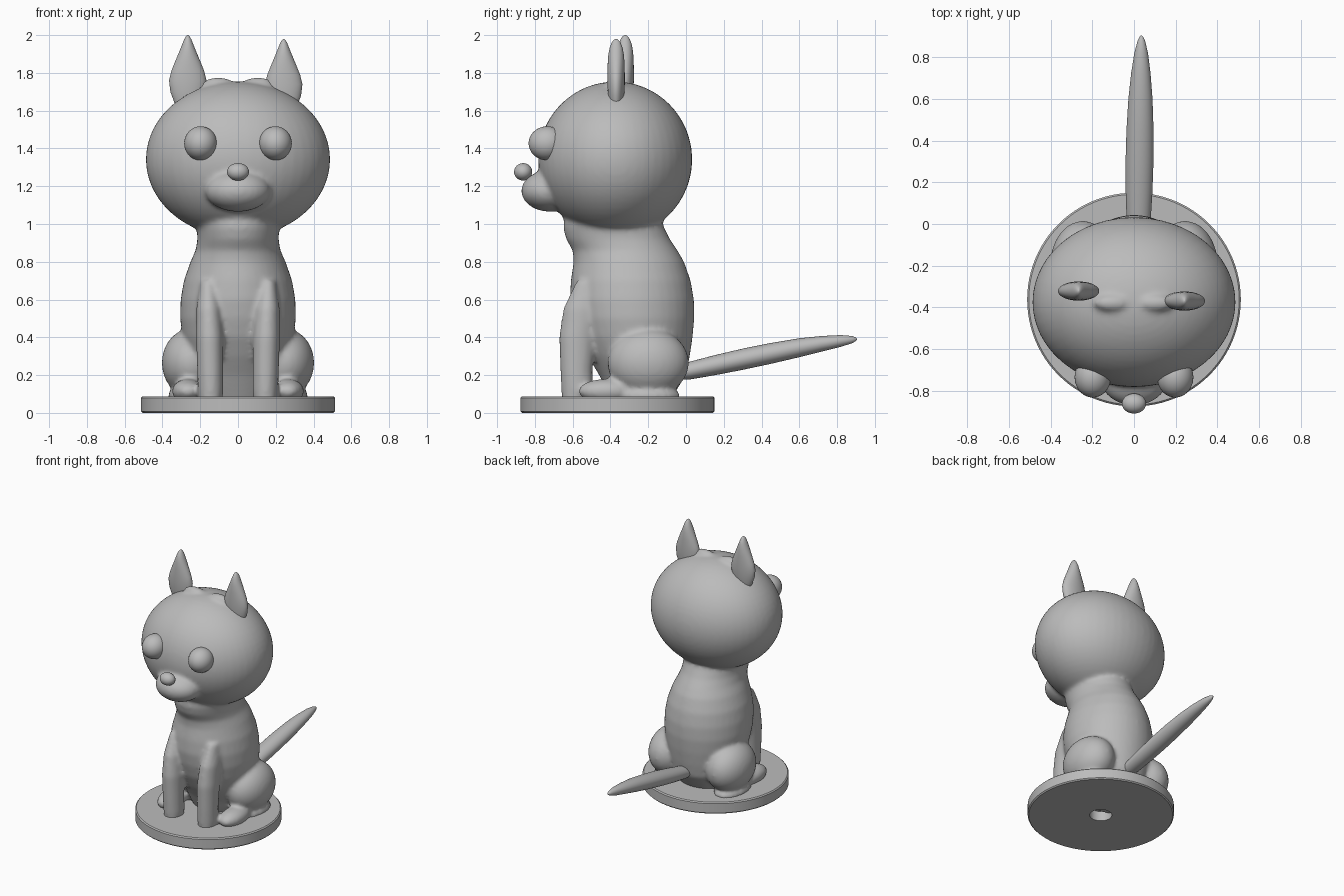
import bpy, bmesh, math
from mathutils import Matrix, Vector

if "Cube" in bpy.data.objects:
    bpy.data.objects.remove(bpy.data.objects["Cube"])

grey = bpy.data.materials.new("plain grey")
grey.diffuse_color = (0.5, 0.5, 0.5, 1)
grey.use_nodes = True
grey.node_tree.nodes["Principled BSDF"].inputs["Base Color"].default_value = grey.diffuse_color


def finish(name, bm, angle=40):
    """Turn a bmesh into a smooth shaded, named object."""
    bmesh.ops.recalc_face_normals(bm, faces=bm.faces)
    mesh = bpy.data.meshes.new(name)
    bm.to_mesh(mesh)
    bm.free()
    mesh.materials.append(grey)
    obj = bpy.data.objects.new(name, mesh)
    bpy.context.collection.objects.link(obj)
    bpy.ops.object.select_all(action='DESELECT')
    obj.select_set(True)
    bpy.context.view_layer.objects.active = obj
    bpy.ops.object.shade_smooth_by_angle(angle=math.radians(angle))
    return obj


def ball(bm, centre, radii, tilt=0):
    m = (Matrix.Translation(centre) @ Matrix.Rotation(tilt, 4, 'X')
         @ Matrix.Diagonal((*radii, 1)))
    bmesh.ops.create_uvsphere(bm, u_segments=48, v_segments=32, radius=1, matrix=m)


def loft(bm, rings, axis='Z', n=40):
    """Skin ellipses (centre, half width, half depth) and cap both ends."""
    loops = []
    for c, a, b in rings:
        loop = []
        for i in range(n):
            t = 2 * math.pi * i / n
            u, v = a * math.cos(t), b * math.sin(t)
            off = (u, v, 0) if axis == 'Z' else (u, 0, v)
            loop.append(bm.verts.new(Vector(c) + Vector(off)))
        loops.append(loop)
    for p, q in zip(loops, loops[1:]):
        for i in range(n):
            j = (i + 1) % n
            bm.faces.new((p[i], p[j], q[j], q[i]))
    bm.faces.new(loops[0][::-1])
    bm.faces.new(loops[-1])


# Head, muzzle, torso and legs, fused into one soft skin
bm = bmesh.new()
ball(bm, (0, -0.375, 1.342), (0.488, 0.408, 0.412))
ball(bm, (0, -0.72, 1.175), (0.172, 0.152, 0.11))
# torso rows: z, back y, front y, half width
torso = [(0.04, -0.10, -0.38, 0.17), (0.12, -0.05, -0.42, 0.21),
         (0.20, 0.0, -0.46, 0.24), (0.30, 0.02, -0.52, 0.27),
         (0.40, 0.035, -0.57, 0.293), (0.50, 0.044, -0.60, 0.307),
         (0.60, 0.042, -0.615, 0.304), (0.70, 0.025, -0.61, 0.287),
         (0.80, -0.01, -0.595, 0.252), (0.86, -0.045, -0.60, 0.225),
         (0.92, -0.085, -0.635, 0.215), (0.98, -0.115, -0.65, 0.218),
         (1.08, -0.15, -0.64, 0.23)]
loft(bm, [((0, (b + f) / 2, z), w, (b - f) / 2) for z, b, f, w in torso])
for s in (-1, 1):
    # front leg and paw
    loft(bm, [((s * x, y, z), a, b) for x, y, z, a, b in (
        (0.145, -0.575, 0.05, 0.06, 0.08), (0.145, -0.575, 0.12, 0.068, 0.085),
        (0.147, -0.58, 0.22, 0.069, 0.085), (0.15, -0.575, 0.40, 0.072, 0.097),
        (0.155, -0.55, 0.55, 0.066, 0.10), (0.16, -0.51, 0.70, 0.04, 0.07))])
    # haunch and hind paw
    ball(bm, (s * 0.245, -0.20, 0.265), (0.158, 0.215, 0.182))
    ball(bm, (s * 0.265, -0.42, 0.115), (0.085, 0.15, 0.065))
    ball(bm, (s * 0.26, -0.2, 0.09), (0.11, 0.17, 0.06))
    # brow ridge beside the ear
    ball(bm, (s * 0.105, -0.38, 1.735), (0.085, 0.04, 0.042))
body = finish("body", bm, 180)
remesh = body.modifiers.new("fuse", 'REMESH')
remesh.mode = 'VOXEL'
remesh.voxel_size = 0.014
remesh.use_smooth_shade = True
soften = body.modifiers.new("soften", 'SMOOTH')
soften.factor = 0.5
soften.iterations = 7

# Eyes and nose
for side, s in (("left", -1), ("right", 1)):
    bm = bmesh.new()
    ball(bm, (s * 0.198, -0.735, 1.427), (0.087, 0.098, 0.09))
    finish(side + "_eye", bm)
bm = bmesh.new()
ball(bm, (0, -0.862, 1.276), (0.058, 0.048, 0.046))
finish("nose", bm)

# Ears: pointed, flattened cones, slightly offset from each other
ear_rows = [(-0.42, 0.04, 0.02), (-0.36, 0.07, 0.035), (-0.30, 0.092, 0.043),
            (-0.24, 0.099, 0.046), (-0.19, 0.087, 0.046), (-0.14, 0.067, 0.045),
            (-0.09, 0.046, 0.042), (-0.05, 0.030, 0.035), (-0.02, 0.018, 0.024),
            (-0.006, 0.009, 0.013), (0, 0.002, 0.003)]
for side, s, tip, y in (("left", -1, 2.0, -0.322), ("right", 1, 1.98, -0.37)):
    bm = bmesh.new()
    loft(bm, [((s * (0.242 if s > 0 else 0.266), y, tip + z), a, b)
              for z, a, b in ear_rows])
    finish(side + "_ear", bm, 60)

# Tail: long tapering spindle rising backwards
tail_rows = [(-0.08, 0.21, 0.045, 0.035), (0.02, 0.224, 0.058, 0.047),
             (0.15, 0.252, 0.064, 0.053), (0.3, 0.284, 0.067, 0.056),
             (0.45, 0.315, 0.065, 0.055), (0.6, 0.345, 0.058, 0.05),
             (0.72, 0.366, 0.047, 0.041), (0.82, 0.381, 0.033, 0.031),
             (0.88, 0.388, 0.018, 0.019), (0.90, 0.39, 0.008, 0.009),
             (0.905, 0.39, 0.002, 0.002)]
bm = bmesh.new()
loft(bm, [((0.022 + 0.015 * max(y, 0), y, z), a, b) for y, z, a, b in tail_rows], 'Y')
finish("tail", bm, 60)

# Round base with a blind hole underneath, turned from a profile
profile = [(0, 0.075), (0.078, 0.075), (0.078, 0), (0.505, 0), (0.513, 0.008),
           (0.513, 0.08), (0.505, 0.088), (0, 0.088)]
bm = bmesh.new()
verts = [bm.verts.new((r, 0, z)) for r, z in profile]
edges = [bm.edges.new(p) for p in zip(verts, verts[1:])]
bmesh.ops.spin(bm, geom=verts + edges, cent=(0, 0, 0), axis=(0, 0, 1),
               angle=2 * math.pi, steps=96, use_merge=False)
bmesh.ops.remove_doubles(bm, verts=bm.verts, dist=0.0005)
bmesh.ops.translate(bm, verts=bm.verts, vec=(0, -0.363, 0))
finish("base", bm, 30)
